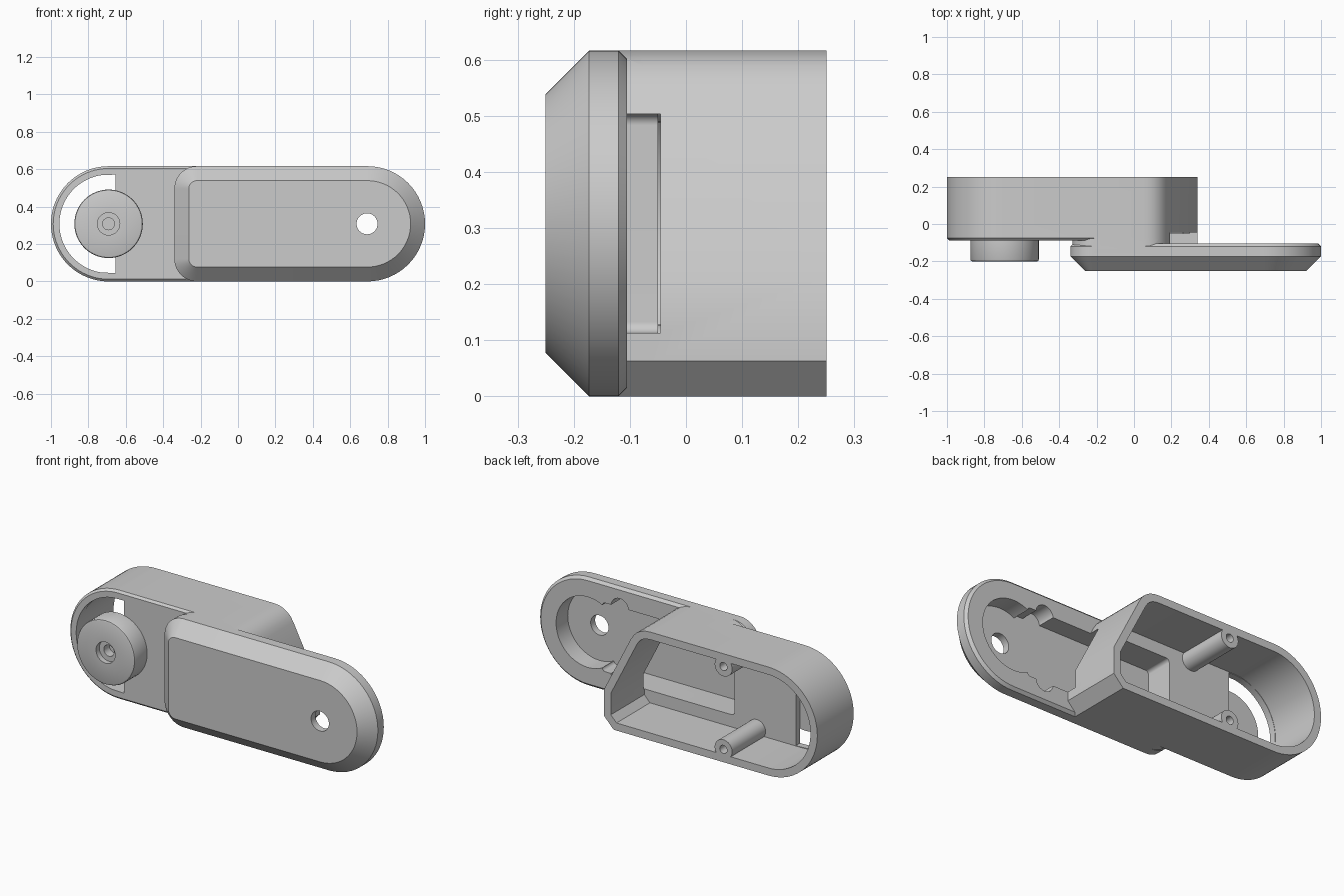
import bpy, bmesh, math
from mathutils import Vector

if "Cube" in bpy.data.objects:
    bpy.data.objects.remove(bpy.data.objects["Cube"], do_unlink=True)

grey = bpy.data.materials.new("plain_grey")
grey.use_nodes = True
COL = (0.6, 0.6, 0.6, 1)
grey.diffuse_color = COL
grey.node_tree.nodes["Principled BSDF"].inputs["Base Color"].default_value = COL

H = 0.616          # overall height
MID = H / 2


def arc(cx, cz, r, a0, a1, n=16):
    """Points on an arc, angles in degrees."""
    return [(cx + r * math.cos(math.radians(a0 + (a1 - a0) * i / n)),
             cz + r * math.sin(math.radians(a0 + (a1 - a0) * i / n))) for i in range(n + 1)]


def circle(cx, cz, r, n=48):
    return arc(cx, cz, r, 0, 360, n)


def round_rect(x0, x1, z0, z1, rl, rr):
    """Counter-clockwise rounded rectangle with its own radius at each end."""
    return (arc(x0 + rl, z0 + rl, rl, 180, 270) + arc(x1 - rr, z0 + rr, rr, 270, 360)
            + arc(x1 - rr, z1 - rr, rr, 0, 90) + arc(x0 + rl, z1 - rl, rl, 90, 180))


def housing_outline(left):
    """Angled right end with a filleted top corner, joined to a given left end."""
    a, b, c = Vector((0.05, H)), Vector((0.135, H)), Vector((0.173, 0.541))
    fillet = [tuple(a * (1 - t) ** 2 + b * 2 * t * (1 - t) + c * t * t)
              for t in [(5 - i) / 5 for i in range(6)]]
    return [(0.28, 0), (0.34, 0.063), (0.34, 0.213)] + fillet + left


def inset(pts, d):
    """Move a counter-clockwise outline inward by d."""
    out = []
    for i, p in enumerate(pts):
        e1 = (p - pts[i - 1]).normalized()
        e2 = (pts[(i + 1) % len(pts)] - p).normalized()
        n1, n2 = Vector((-e1.y, e1.x)), Vector((-e2.y, e2.x))
        out.append(p + (n1 + n2) * d / (1 + n1.dot(n2)))
    return out


def loft(name, outline, levels):
    """Stack insets of an x-z outline along y; levels are (inset, y)."""
    pts = []
    for p in map(Vector, outline):
        if not pts or (p - pts[-1]).length > 1e-5:
            pts.append(p)
    if (pts[0] - pts[-1]).length < 1e-5:
        pts.pop()
    bm = bmesh.new()
    rings = [[bm.verts.new((p.x, y, p.y)) for p in inset(pts, d)] for d, y in levels]
    n = len(pts)
    for r0, r1 in zip(rings, rings[1:]):
        for i in range(n):
            j = (i + 1) % n
            bm.faces.new((r0[i], r0[j], r1[j], r1[i]))
    bm.faces.new(rings[0])
    bm.faces.new(rings[-1])
    bmesh.ops.recalc_face_normals(bm, faces=bm.faces)
    me = bpy.data.meshes.new(name)
    bm.to_mesh(me)
    bm.free()
    me.materials.append(grey)
    ob = bpy.data.objects.new(name, me)
    bpy.context.collection.objects.link(ob)
    return ob


def activate(ob):
    bpy.ops.object.select_all(action='DESELECT')
    ob.select_set(True)
    bpy.context.view_layer.objects.active = ob


def combine(target, tool, op):
    """Apply a boolean and drop the tool object."""
    activate(target)
    m = target.modifiers.new(op, 'BOOLEAN')
    m.object, m.operation, m.solver = tool, op, 'EXACT'
    bpy.ops.object.modifier_apply(modifier=m.name)
    bpy.data.objects.remove(tool, do_unlink=True)


# Outer shapes: deep housing, neck and tapered arm
housing = housing_outline(arc(-0.692, MID, MID, 90, 270, 40))
body = loft("housing_and_arm", housing, [(0.012, -0.088), (0, -0.076), (0, 0.25)])
neck = loft("neck", housing_outline(arc(-0.21, H - 0.12, 0.12, 90, 180)
                                    + arc(-0.21, 0.12, 0.12, 180, 270)),
            [(0, -0.15), (0, -0.06)])
arm = loft("arm", round_rect(-0.34, 1.0, 0, H, 0.12, MID),
           [(0.077, -0.25), (0, -0.173), (0, -0.12), (0.015, -0.105)])
combine(body, neck, 'UNION')
combine(body, arm, 'UNION')

# Housing interior, open at the back
combine(body, loft("interior", housing, [(0.043, -0.05), (0.043, 0.3)]), 'DIFFERENCE')

# Half-round opening behind the knob
half = arc(-0.692, MID, 0.263, 98, 262, 40) + [(-0.655, MID - 0.263), (-0.655, MID + 0.263)]
combine(body, loft("opening", half, [(0, -0.15), (0, -0.03)]), 'DIFFERENCE')

# Channel inside the arm, round pocket, side lobes and through hole
cuts = [(round_rect(-0.27, 0.6, MID - 0.195, MID + 0.195, 0.02, 0.02), -0.21, -0.045),
        (circle(0.69, MID, 0.2), -0.21, -0.06),
        (circle(0.49, MID + 0.19, 0.055, 24), -0.21, -0.08),
        (circle(0.49, MID - 0.19, 0.055, 24), -0.21, -0.08),
        (circle(0.69, MID, 0.056), -0.3, -0.1)]
for outline, y0, y1 in cuts:
    combine(body, loft("cutter", outline, [(0, y0), (0, y1)]), 'DIFFERENCE')

# Screw bosses against the upper and lower walls
for s in (-1, 1):
    z = MID + s * 0.235
    combine(body, loft("boss", circle(-0.41, z, 0.055, 32), [(0, -0.07), (0, 0.25)]), 'UNION')
    combine(body, loft("screw_hole", circle(-0.41, z, 0.023, 24), [(0, 0.05), (0, 0.3)]),
            'DIFFERENCE')

# Round knob with a stepped centre recess
R = 0.183
knob = loft("knob", circle(-0.692, MID, R, 64),
            [(0, -0.086), (0, -0.19), (0.003, -0.197), (0.01, -0.2), (R - 0.06, -0.2),
             (R - 0.06, -0.17), (R - 0.032, -0.17), (R - 0.032, -0.12)])

for ob in (body, knob):
    activate(ob)
    bpy.ops.object.shade_smooth_by_angle(angle=math.radians(30))
